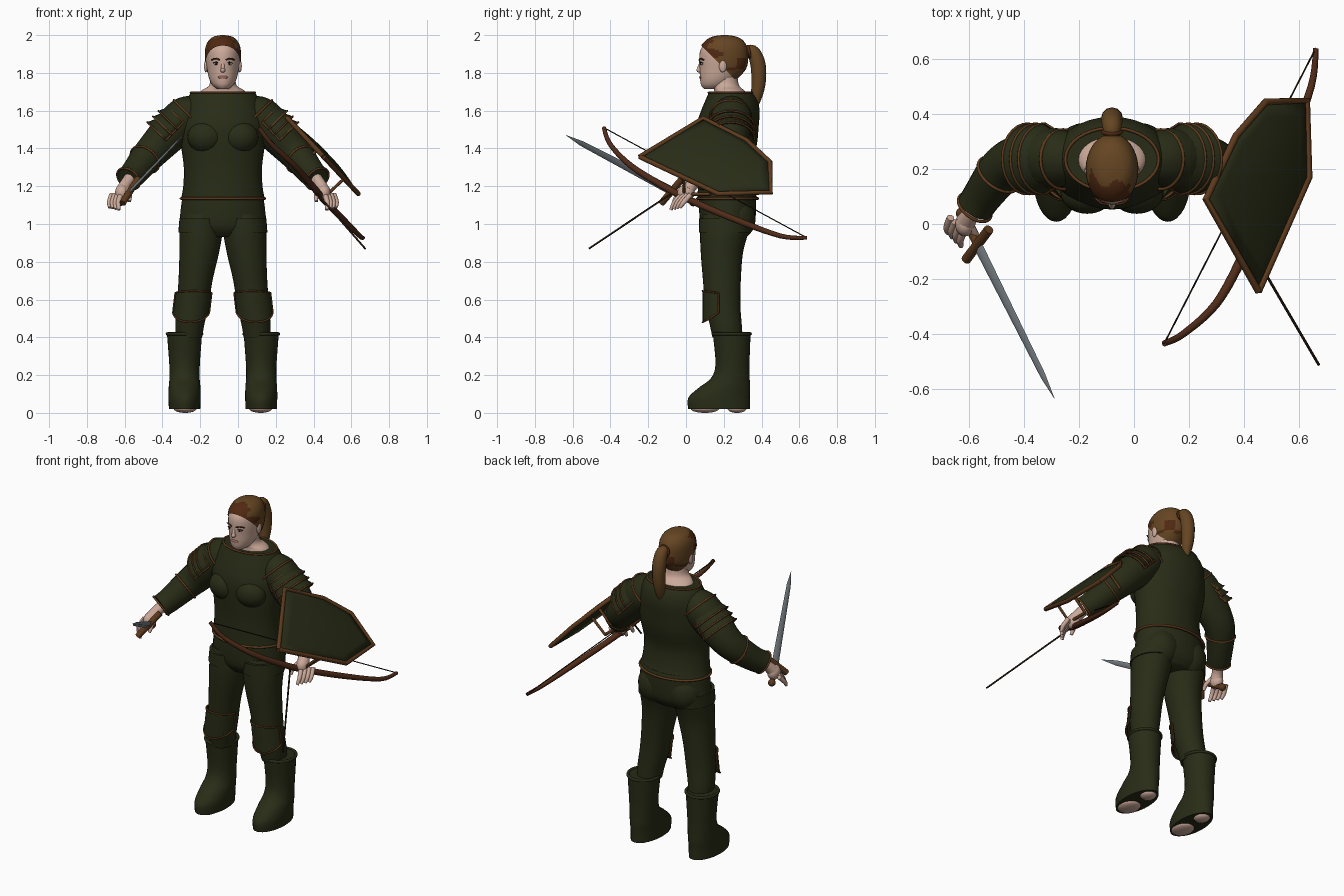
import bpy, bmesh, math
from mathutils import Vector, Matrix

default = bpy.data.objects.get("Cube")
if default:
    bpy.data.objects.remove(default, do_unlink=True)

MID = -0.08  # the body's centre line
Z = Vector((0, 0, 1))


def material(name, *rgb):
    m = bpy.data.materials.new(name)
    m.use_nodes = True
    m.diffuse_color = (*rgb, 1)
    m.node_tree.nodes["Principled BSDF"].inputs["Base Color"].default_value = (*rgb, 1)
    return m


green = material("dark green leather", .021, .025, .008)
trim = material("brown trim", .11, .042, .012)
skin = material("skin", .6, .4, .32)
steel = material("steel", .2, .23, .25)
hair_light = material("light brown hair", .13, .06, .016)
hair_dark = material("red brown hair", .08, .022, .006)
wood = material("bow wood", .08, .024, .009)
dark = material("dark cord", .015, .008, .004)
white = material("eye white", .65, .62, .6)
lip = material("lips", .4, .16, .13)


def spline(points, steps):
    """Smooth interpolation through tuples of any length."""
    pts = [Vector(p) for p in points]
    out = []
    for i in range(len(pts) - 1):
        b, c = pts[i], pts[i + 1]
        a, d = pts[max(i - 1, 0)], pts[min(i + 2, len(pts) - 1)]
        for k in range(steps):
            t = k / steps
            out.append(b + (c - a) * (t / 2) + (a * 2 - b * 5 + c * 4 - d) * (t * t / 2)
                       + (b * 3 - a - c * 3 + d) * (t ** 3 / 2))
    return out + [pts[-1]]


def finish(ob, smooth=True):
    bpy.ops.object.select_all(action='DESELECT')
    ob.select_set(True)
    bpy.context.view_layer.objects.active = ob
    if ob.type == 'CURVE':
        bpy.ops.object.convert(target='MESH')
        ob = bpy.context.object
    if smooth:
        bpy.ops.object.shade_smooth_by_angle(angle=math.radians(50))
    return ob


def add_mesh(name, bm, mat, smooth=True):
    bmesh.ops.recalc_face_normals(bm, faces=bm.faces)
    me = bpy.data.meshes.new(name)
    bm.to_mesh(me)
    bm.free()
    me.materials.append(mat)
    ob = bpy.data.objects.new(name, me)
    bpy.context.collection.objects.link(ob)
    return finish(ob, smooth)


def loft_bm(rings, seg=32, steps=4):
    """Stack of horizontal ellipses given as x, y, z, rx, ry."""
    bm = bmesh.new()
    loops = []
    for x, y, z, rx, ry in spline(rings, steps):
        angles = [math.tau * i / seg for i in range(seg)]
        loops.append([bm.verts.new((x + rx * math.cos(a), y + ry * math.sin(a), z)) for a in angles])
    for lo, hi in zip(loops, loops[1:]):
        for i in range(seg):
            j = (i + 1) % seg
            bm.faces.new((lo[i], lo[j], hi[j], hi[i]))
    bm.faces.new(loops[0])
    bm.faces.new(loops[-1])
    return bm


def loft(name, rings, mat, **kw):
    return add_mesh(name, loft_bm(rings, **kw), mat)


def ball(name, centre, size, mat, rot=Matrix()):
    bm = bmesh.new()
    bmesh.ops.create_uvsphere(bm, u_segments=24, v_segments=14, radius=1,
                              matrix=Matrix.Translation(centre) @ rot @ Matrix.Diagonal((*size, 1)))
    return add_mesh(name, bm, mat)


def tube(name, points, mat, r=None, steps=5, closed=False, sides=4):
    """Round bar along points; each point may carry its own radius."""
    pts = [tuple(p) + ((r,) if len(p) == 3 else ()) for p in points]
    pts = pts if closed else spline(pts, steps)
    cu = bpy.data.curves.new(name, 'CURVE')
    cu.dimensions, cu.bevel_depth, cu.bevel_resolution, cu.use_fill_caps = '3D', 1, sides, True
    sp = cu.splines.new('POLY')
    sp.points.add(len(pts) - 1)
    for sp_pt, p in zip(sp.points, pts):
        sp_pt.co = (*p[:3], 1)
        sp_pt.radius = max(p[3], .001)
    sp.use_cyclic_u = closed
    cu.materials.append(mat)
    ob = bpy.data.objects.new(name, cu)
    bpy.context.collection.objects.link(ob)
    return finish(ob)


def hoop(name, centre, rx, ry, mat, r=.006, axis=Z):
    q = Vector(axis).to_track_quat('Z', 'Y')
    turn = [math.tau * i / 40 for i in range(40)]
    tube(name, [Vector(centre) + q @ Vector((rx * math.cos(a), ry * math.sin(a), 0)) for a in turn],
         mat, r, closed=True, sides=2)


def plate(name, f, n=14):
    """Curved green plate over u, v in 0..1 with a trimmed edge."""
    bm = bmesh.new()
    g = [[bm.verts.new(f(i / n, j / n)) for j in range(n + 1)] for i in range(n + 1)]
    for i in range(n):
        for j in range(n):
            bm.faces.new((g[i][j], g[i + 1][j], g[i + 1][j + 1], g[i][j + 1]))
    ob = add_mesh(name, bm, green)
    ob.modifiers.new("thickness", 'SOLIDIFY').thickness = .008
    k = [i / n for i in range(n)]
    edge = [(t, 0) for t in k] + [(1, t) for t in k] + [(1 - t, 1) for t in k] + [(0, 1 - t) for t in k]
    tube(name + "_trim", [f(*e) for e in edge], trim, .005, closed=True, sides=2)


# Torso and hips
loft("tunic", [(MID, .22, 1.13, .222, .16), (MID, .21, 1.2, .21, .147), (MID, .205, 1.3, .207, .142),
               (MID, .215, 1.42, .222, .16), (MID, .22, 1.52, .228, .165), (MID, .235, 1.6, .212, .155),
               (MID, .24, 1.66, .19, .135), (MID, .235, 1.695, .17, .115)], green)
loft("hips", [(MID, .22, .93, .15, .1), (MID, .22, .98, .225, .14), (MID, .22, 1.06, .225, .15),
              (MID, .22, 1.16, .212, .15)], green)
hoop("tunic_hem", (MID, .22, 1.135), .222, .16, trim, .007)
hoop("collar_trim", (MID, .235, 1.695), .17, .115, trim)

# Neck and head
loft("neck", [(MID, .24, 1.66, .14, .1), (MID, .23, 1.705, .115, .08), (MID, .21, 1.735, .072, .07),
              (MID, .205, 1.8, .064, .066)], skin)
skull = [(MID, .145, 1.715, .03, .05), (MID, .155, 1.735, .055, .075), (MID, .17, 1.77, .073, .096),
         (MID, .19, 1.82, .084, .118), (MID, .195, 1.87, .09, .125), (MID, .196, 1.92, .088, .12),
         (MID, .2, 1.96, .072, .096), (MID, .2, 1.982, .046, .06), (MID, .2, 1.99, .01, .015)]
loft("head", skull, skin)
ball("nose", (MID, .073, 1.815), (.013, .018, .014), skin)
tube("nose_bridge", [(MID, .08, 1.855, .008), (MID, .068, 1.822, .01)], skin)
ball("mouth", (MID, .078, 1.777), (.026, .008, .009), lip)

# Hair cap cut along the hairline, darker toward the forehead
bm = loft_bm([(x, y + .003, z + .01 * (z > 1.9), rx * 1.06, ry * 1.05) for x, y, z, rx, ry in skull], steps=6)
bmesh.ops.bisect_plane(bm, geom=bm.verts[:] + bm.edges[:] + bm.faces[:], plane_co=(0, .1, 1.925),
                       plane_no=(0, 1, 1), clear_inner=True)
hair = add_mesh("hair", bm, hair_light)
hair.data.materials.append(hair_dark)
for f in hair.data.polygons:
    c = f.center
    wave = .025 * math.sin(c.x * 70) + .02 * math.sin(c.z * 90)
    f.material_index = int(c.y < .15 + wave or (c.y > .22 and abs(c.z - 1.83 + wave) < .02))
tube("ponytail", [(MID, .3, 1.9, .025), (MID, .35, 1.915, .034), (MID, .38, 1.85, .04), (MID, .385, 1.76, .038),
                  (MID, .375, 1.68, .03), (MID, .365, 1.6, .006)], hair_light)
hoop("hair_tie", (MID, .335, 1.91), .032, .032, hair_dark, .008, axis=(0, 1, .2))

# Mirrored parts
for s, side in ((1, "left_"), (-1, "right_")):
    def at(dx, y, z, *rest):
        return (MID + s * dx, y, z, *rest)

    # Face
    ball(side + "eye", at(.035, .085, 1.848), (.014, .007, .007), white)
    ball(side + "iris", at(.035, .079, 1.848), (.006, .004, .006), dark)
    tube(side + "lash", [at(.019, .08, 1.851), at(.035, .077, 1.857), at(.052, .089, 1.851)], dark, .0025)
    tube(side + "brow", [at(.015, .071, 1.868), at(.04, .076, 1.876), at(.06, .094, 1.868)], hair_dark, .004)
    ball(side + "ear", at(.09, .195, 1.835), (.01, .02, .032), skin)

    # Chest, seat and legs
    ball(side + "breast", at(.09, .115, 1.46), (.098, .078, .085), green)
    ball(side + "seat", at(.1, .26, 1.03), (.11, .108, .12), green)
    loft(side + "leg", [at(.18, .22, .4, .07, .08), at(.175, .21, .47, .077, .085), at(.16, .195, .57, .085, .093),
                        at(.145, .19, .7, .09, .1), at(.125, .19, .85, .105, .112), at(.115, .205, .97, .114, .13),
                        at(.11, .22, 1.05, .1, .13)], green)
    loft(side + "shorts_hem", [at(.118, .203, .955, .118, .135), at(.115, .21, 1.03, .115, .14)], green)

    def knee(u, v):
        a = (u - .5) * 2.7
        bow = (2 * u - 1) ** 2
        z = .645 - v * (.165 - .06 * bow) - .01 * bow
        dx = .16 + (.6 - z) * .12
        return Vector(at(dx + .098 * math.sin(a), .195 - .107 * math.cos(a), z))
    plate(side + "knee_pad", knee)

    # Boots and bare soles
    loft(side + "boot", [at(.203, .175, .02, .083, .163), at(.203, .175, .08, .085, .163),
                         at(.203, .205, .135, .084, .135), at(.203, .235, .185, .08, .102),
                         at(.203, .246, .26, .081, .09), at(.203, .242, .42, .093, .1)], green)
    hoop(side + "boot_rim", at(.203, .242, .418), .091, .098, green, .009)
    ball(side + "toes", at(.2, .1, .022), (.06, .075, .022), skin)
    ball(side + "heel", at(.2, .27, .022), (.045, .05, .022), skin)

    # Sleeve, forearm guard and shoulder plates
    tube(side + "sleeve", [at(.13, .24, 1.6, .085), at(.2, .24, 1.565, .108), at(.28, .235, 1.485, .104),
                           at(.36, .222, 1.4, .092), at(.41, .185, 1.345, .084), at(.47, .105, 1.27, .072),
                           at(.5, .06, 1.24, .068)], green, sides=8)
    lower = Vector((s * .11, -.15, -.13))
    hoop(side + "cuff_trim", at(.5, .06, 1.24), .068, .068, trim, axis=lower)
    hoop(side + "guard_trim", at(.413, .18, 1.342), .085, .085, trim, axis=lower)
    arm = Vector((s * .7, 0, -.71))
    out = Vector((s * .71, 0, .7))
    hoop(side + "armhole_trim", at(.178, .235, 1.575), .108, .115, trim, axis=arm)
    for i in range(3):
        def flap(u, v):
            a = (u - .5) * 3.3
            rad = .106 + .022 * v
            c = Vector(at(.215, .237, 1.545)) + arm * (.042 * i + .05 * v)
            return c + out * rad * math.cos(a) + Vector((0, rad * math.sin(a), 0))
        plate(side + "shoulder_plate_%d" % (i + 1), flap)

    # Hand
    tube(side + "wrist", [at(.48, .085, 1.255, .036), at(.515, .035, 1.21, .032), at(.53, .01, 1.18, .036)], skin)
    ball(side + "palm", at(.535, 0, 1.165), (.036, .045, .045), skin)
    for i in range(4):
        dx, y = .55 + .016 * i, -.045 + .016 * i
        tube(side + "finger_%d" % (i + 1), [at(dx - .01, y + .02, 1.155, .014),
             at(dx + .003, y - .015, 1.115, .013), at(dx, y - .035, 1.075 + .004 * i, .009)], skin)
    tube(side + "thumb", [at(.515, -.01, 1.18, .016), at(.495, -.045, 1.15, .013), at(.495, -.065, 1.12, .009)], skin)

# Sword in the right hand
hilt = Vector((-.57, -.075, 1.175))
tip = Vector((-.29, -.635, 1.47))
d = (tip - hilt).normalized()
g = Vector((.04, .068, .065))
g = (g - d * g.dot(d)).normalized()
pose = Matrix((g, d.cross(g), d)).transposed().to_4x4()
pose.translation = hilt
length = (tip - hilt).length
blade = loft("sword_blade", [(0, 0, 0, .026, .008), (0, 0, length * .85, .016, .006), (0, 0, length, .001, .001)],
             steel, seg=4, steps=1)
blade.data.transform(pose)
tube("sword_guard", [hilt - g * .095, hilt + g * .095], trim, .018)
tube("sword_grip", [hilt, hilt - d * .13], trim, .015)
ball("sword_pommel", hilt - d * .14, (.022, .022, .022), trim)


# Shield on the left arm: a shallow dome over a six-sided outline
def on_shield(y, t):
    return Vector((.262 + .375 * t, y, 1.56 - .4 * t))


outline = [on_shield(*p) for p in ((-.245, .51), (.09, 0), (.32, .29), (.445, .58), (.45, .98), (.17, 1))]
normal = Vector((.73, 0, .68))
centre = on_shield(.18, .56)
bm = bmesh.new()
rings = [[bm.verts.new(centre + (p - centre) * k + normal * .03 * (1 - k * k)) for p in outline]
         for k in (1, .8, .6, .4, .2)]
for a, b in zip(rings, rings[1:]):
    for i in range(6):
        j = (i + 1) % 6
        bm.faces.new((a[i], a[j], b[j], b[i]))
bm.faces.new(rings[-1])
shield = add_mesh("shield", bm, green)
shield.modifiers.new("thickness", 'SOLIDIFY').thickness = .012
tube("shield_rim", outline + outline[:1], trim, .013, steps=1)
for i, (y, t) in enumerate(((.2, .42), (.06, .8))):
    for k in (-.07, .07):
        p = on_shield(y + k, t)
        tube("shield_strap_post", [p, p - normal * .12], trim, .008, steps=1)
    tube("shield_strap", [on_shield(y + k, t) - normal * .12 for k in (-.07, .07)], trim, .009, steps=1)

# Bow, string and arrow in the left hand
bow = [(.11, -.435, 1.51, .011), (.18, -.4, 1.42, .013), (.3, -.29, 1.307, .016), (.395, -.12, 1.2, .018),
       (.455, .02, 1.127, .018), (.555, .255, 1.026, .017), (.645, .5, .937, .013), (.662, .64, .927, .01)]
tube("bow", bow, wood)
tube("bow_string", [bow[0][:3], bow[-1][:3]], dark, .003, steps=1)
tube("arrow", [(.42, -.08, 1.16), (.673, -.513, .87)], dark, .005, steps=1)
